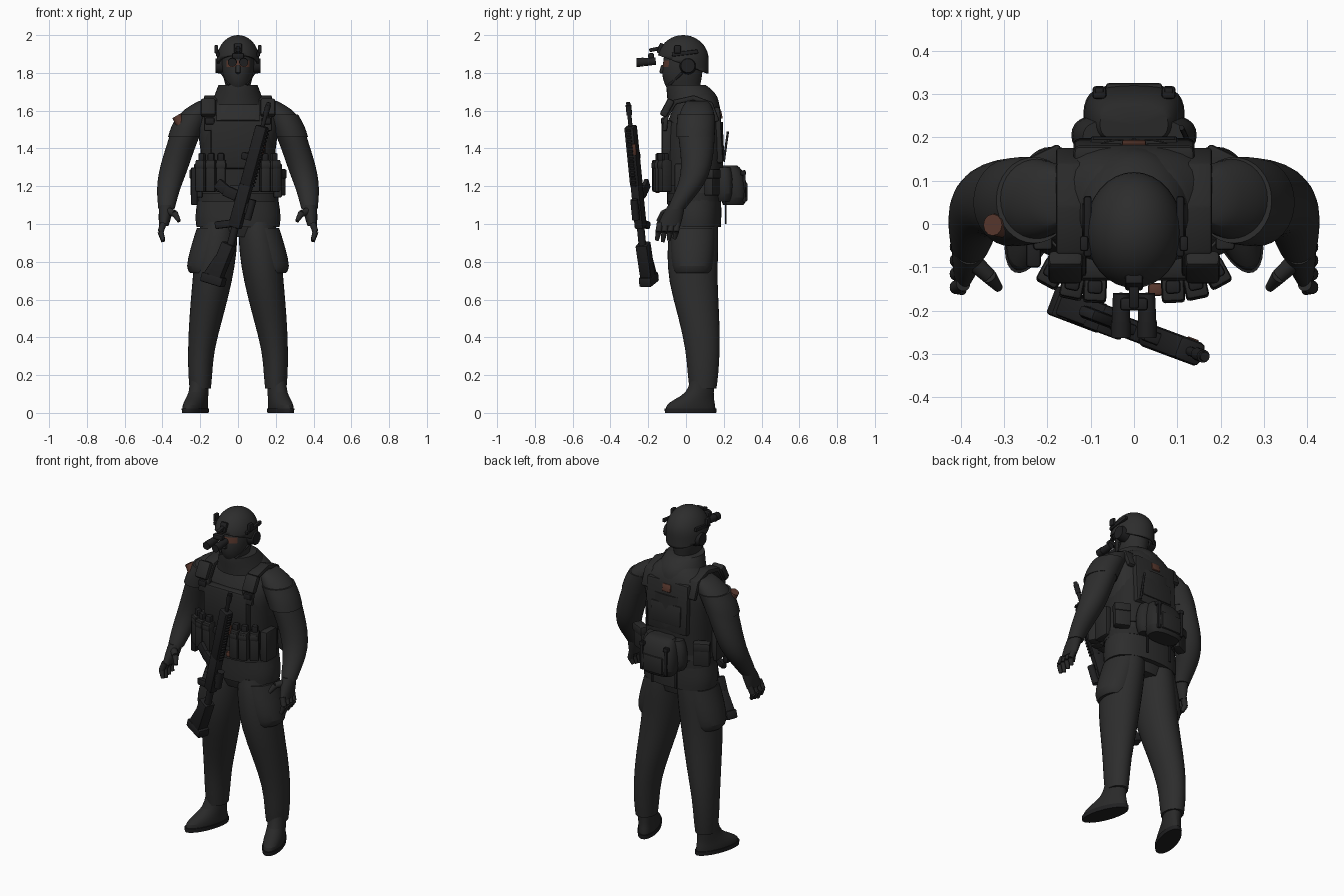
import bpy, bmesh, math
from mathutils import Matrix, Vector, Euler

default_cube = bpy.data.objects.get("Cube")
if default_cube:
    bpy.data.objects.remove(default_cube)


def make_material(name, red, green, blue):
    material = bpy.data.materials.new(name)
    material.use_nodes = True
    colour = (red, green, blue, 1)
    material.diffuse_color = colour
    material.node_tree.nodes["Principled BSDF"].inputs["Base Color"].default_value = colour
    return material


cloth = make_material("charcoal cloth", .026, .026, .026)
gear = make_material("dark webbing", .022, .022, .022)
metal = make_material("black metal", .014, .014, .015)
brown = make_material("rust brown", .1, .04, .027)


def finish(name, bm, materials, frame=None, subdivide=False):
    bmesh.ops.recalc_face_normals(bm, faces=bm.faces)
    mesh = bpy.data.meshes.new(name)
    bm.to_mesh(mesh)
    bm.free()
    for material in materials:
        mesh.materials.append(material)
    obj = bpy.data.objects.new(name, mesh)
    bpy.context.collection.objects.link(obj)
    if frame:
        obj.matrix_world = frame
    if subdivide:
        obj.modifiers.new("smooth", "SUBSURF").levels = 1
        obj.modifiers["smooth"].render_levels = 1
    bpy.ops.object.select_all(action="DESELECT")
    obj.select_set(True)
    bpy.context.view_layer.objects.active = obj
    bpy.ops.object.shade_smooth_by_angle(angle=math.radians(40))
    return obj


def loft(name, rings, material, side=1, power=1, frame=None, accent=None):
    """Stack of rounded sections: centre x, centre y, height, half width, half depth."""
    bm = bmesh.new()
    crease = bm.edges.layers.float.new("crease_edge")
    count = 16
    loops = []
    for cx, cy, z, rx, ry in rings:
        loop = []
        for i in range(count):
            angle = math.tau * i / count
            c, s = math.cos(angle), math.sin(angle)
            dx = rx * math.copysign(abs(c) ** power, c)
            dy = ry * math.copysign(abs(s) ** power, s)
            loop.append(bm.verts.new((side * (cx + dx), cy + dy, z)))
        loops.append(loop)
    for low, high in zip(loops, loops[1:]):
        for i in range(count):
            j = (i + 1) % count
            bm.faces.new((low[i], low[j], high[j], high[i]))
    for loop in (loops[0], loops[-1]):
        for edge in bm.faces.new(loop).edges:
            edge[crease] = 1
    if accent:
        for face in bm.faces:
            face.material_index = int(accent(face.calc_center_median()))
    return finish(name, bm, (material, brown), frame, True)


def box(name, place, size, material, turn=(0, 0, 0), bevel=.008, frame=Matrix()):
    bm = bmesh.new()
    bmesh.ops.create_cube(bm, size=1)
    bmesh.ops.scale(bm, vec=size, verts=bm.verts)
    bevel = min(bevel, min(size) * .3)
    bmesh.ops.bevel(bm, geom=bm.edges[:], offset=bevel, segments=2, profile=.5, affect="EDGES")
    local = Matrix.Translation(place) @ Euler(turn).to_matrix().to_4x4()
    return finish(name, bm, (material,), frame @ local)


def tube(name, start, end, radius, material, tip=None, frame=Matrix(), sides=14):
    start, end = Vector(start), Vector(end)
    axis = end - start
    bm = bmesh.new()
    bmesh.ops.create_cone(bm, cap_ends=True, segments=sides, radius1=radius,
                          radius2=radius if tip is None else tip, depth=axis.length)
    local = Matrix.Translation((start + end) / 2) @ axis.to_track_quat("Z", "Y").to_matrix().to_4x4()
    return finish(name, bm, (material,), frame @ local)


# Torso, hips and collar
loft("jacket", [(0, .05, .985, .225, .137), (0, .05, 1.04, .233, .141), (0, .05, 1.12, .22, .139),
                (0, .045, 1.25, .198, .138), (0, .04, 1.4, .2, .148), (0, .04, 1.52, .225, .15),
                (0, .055, 1.59, .215, .135), (0, .06, 1.655, .16, .115), (0, .05, 1.7, .1, .09)],
     cloth, power=.85)
loft("hips", [(0, .045, .93, .17, .1), (0, .04, 1, .2, .125), (0, .04, 1.06, .2, .125)], cloth)
loft("belt", [(0, .045, 1.12, .22, .147), (0, .045, 1.165, .216, .147)], gear, power=.85)
loft("collar", [(0, .04, 1.63, .145, .14), (0, .035, 1.675, .13, .138),
                (0, .015, 1.715, .114, .122), (0, 0, 1.737, .106, .105)], cloth)

# Load vest with front and back panels
loft("vest_body", [(0, .04, 1.2, .207, .154), (0, .04, 1.3, .205, .16),
                   (0, .04, 1.42, .203, .163), (0, .04, 1.54, .19, .158)], gear, power=.8)
box("chest_panel", (0, -.1, 1.42), (.29, .06, .26), gear, bevel=.02)
box("back_panel", (0, .165, 1.47), (.28, .05, .3), gear, (.06, 0, 0), .02)
box("back_pocket", (0, .19, 1.43), (.2, .018, .12), gear, (.06, 0, 0))
box("back_patch", (0, .183, 1.58), (.055, .014, .045), brown, (.2, 0, 0))

# Butt pack on the lower back
loft("pack_wings", [(0, .2, 1.12, .125, .045), (0, .205, 1.15, .15, .055),
                    (0, .205, 1.25, .147, .055), (0, .2, 1.3, .12, .045)], gear, power=.7)
loft("butt_pack", [(0, .25, 1.1, .095, .055), (0, .255, 1.13, .12, .073),
                   (0, .252, 1.22, .12, .073), (0, .24, 1.29, .1, .06),
                   (0, .23, 1.31, .08, .04)], gear, power=.7)
box("pack_pocket", (0, .314, 1.17), (.13, .022, .1), gear, bevel=.009)
for x in (-.08, .08):
    box("pack_strap", (x, .308, 1.2), (.02, .014, .17), metal)
    box("pack_buckle", (x, .303, 1.27), (.032, .03, .025), metal)
    box("hanging_strap", (x, .21, 1.06), (.015, .008, .12), metal)
tube("antenna", (.12, .2, 1.33), (.11, .222, 1.49), .006, metal)

# Pouches round the waist
for side in (-1, 1):
    for x, y, turn in ((.09, -.148, .05), (.142, -.14, .2), (.19, -.112, .5)):
        box("magazine_pouch", (side * x, y, 1.255), (.052, .06, .17), gear, (0, 0, side * turn))
        box("magazine_top", (side * x, y + .003, 1.35), (.035, .032, .05), metal, (0, 0, side * turn))
        box("pouch_flap", (side * x, y - .003, 1.31), (.054, .062, .035), gear, (0, 0, side * turn))
    box("side_pouch", (side * .21, -.01, 1.23), (.045, .1, .18), gear)
    box("hip_pouch", (side * .203, .138, 1.22), (.09, .05, .14), gear, (0, 0, -side * .45))
    box("hip_flap", (side * .205, .141, 1.265), (.095, .054, .05), gear, (0, 0, -side * .45))
box("radio", (-.232, -.07, 1.2), (.035, .06, .2), metal)
box("belt_patch", (.05, -.151, 1.18), (.035, .03, .03), brown)

for side in (-1, 1):
    # Shoulder straps follow the slope over the shoulder
    path = [(-.113, 1.5), (-.105, 1.57), (-.06, 1.645), (.04, 1.668), (.13, 1.635), (.163, 1.55)]
    for (y, z), (next_y, next_z) in zip(path, path[1:]):
        length = math.hypot(next_y - y, next_z - z)
        box("shoulder_strap", (side * .145, (y + next_y) / 2, (z + next_z) / 2),
            (.07, length + .015, .026), gear, (math.atan2(next_z - z, next_y - y), 0, 0))
    box("strap_pad", (side * .158, -.1, 1.615), (.08, .04, .1), gear, (-.5, 0, 0), .012)
    box("strap_buckle", (side * .15, -.122, 1.545), (.05, .02, .035), metal)

    # Arms and sleeves
    loft("arm", [(.16, .06, 1.65, .05, .06), (.205, .06, 1.61, .085, .09), (.252, .055, 1.54, .092, .103),
                 (.282, .055, 1.47, .08, .1), (.32, .06, 1.36, .079, .088),
                 (.35, .05, 1.26, .075, .077), (.37, .012, 1.18, .062, .067),
                 (.376, -.035, 1.11, .05, .054), (.379, -.05, 1.08, .044, .047)], cloth, side)
    loft("sleeve", [(.23, .055, 1.58, .09, .102), (.263, .052, 1.52, .093, .106),
                    (.284, .05, 1.46, .089, .104)], cloth, side)

    # Gloved hands
    loft("palm", [(.379, -.05, 1.1, .038, .045), (.385, -.07, 1.05, .037, .058),
                  (.393, -.09, .99, .026, .062)], gear, side)
    for i in range(4):
        knuckle = Vector((side * .394, -.138 + i * .031, 1.005))
        middle = knuckle + Vector((side * .016, -.008, -.047))
        tip = middle + Vector((-side * .014, -.008, -.052 + abs(i - 1) * .008))
        tube("finger", knuckle, middle, .017, gear, .016)
        tube("fingertip", middle, tip, .016, gear, .01)
    thumb_joint = (side * .335, -.12, 1.055)
    tube("thumb", (side * .378, -.08, 1.07), thumb_joint, .022, gear, .018)
    tube("thumb_tip", thumb_joint, (side * .312, -.148, 1.015), .018, gear, .01)

    # Trouser legs widening into cargo pockets
    loft("trouser_leg", [(.2, .09, .13, .058, .073), (.2, .09, .2, .065, .083),
                         (.197, .09, .33, .07, .092), (.17, .07, .5, .091, .11),
                         (.135, .035, .7, .108, .133), (.118, .035, .85, .114, .138),
                         (.105, .04, .95, .104, .135), (.1, .045, 1.01, .1, .125)], cloth, side)
    loft("cargo_pocket", [(.18, .035, .74, .075, .095), (.18, .035, .765, .1, .11),
                          (.155, .035, .87, .1, .122), (.125, .04, .98, .095, .12)], cloth, side)

    # Boots turned outward
    stance = Matrix.Translation((side * .226, .024, 0)) @ Matrix.Rotation(side * .34, 4, "Z")
    loft("boot", [(0, 0, .015, .054, .142), (0, 0, .042, .056, .141), (0, .02, .072, .052, .112),
                  (0, .055, .105, .05, .075), (0, .065, .17, .05, .066)], gear, frame=stance)
    loft("boot_sole", [(0, 0, 0, .057, .147), (0, 0, .024, .059, .148)], metal, frame=stance)

    # Helmet rails and headset
    tube("ear_cup", (side * .075, .01, 1.838), (side * .12, .01, 1.838), .046, metal, .037, sides=20)
    box("helmet_rail", (side * .107, -.005, 1.905), (.018, .14, .022), metal, (.12, 0, 0))
    box("rail_clip", (side * .115, -.045, 1.925), (.02, .035, .045), metal)
    tube("chin_strap", (side * .085, -.02, 1.8), (side * .045, -.09, 1.735), .007, metal)

    # Night vision tubes
    tube("goggle_tube", (side * .03, -.16, 1.862), (side * .03, -.225, 1.857), .019, metal, .022)
    tube("goggle_lens", (side * .03, -.225, 1.857), (side * .03, -.262, 1.855), .024, metal, .023)

# Masked head, with bare skin around the eyes
loft("head", [(0, .01, 1.66, .065, .075), (0, -.01, 1.71, .06, .085), (0, -.02, 1.74, .07, .098),
              (0, -.02, 1.79, .083, .11), (0, -.018, 1.834, .087, .108), (0, -.016, 1.856, .088, .107),
              (0, -.015, 1.93, .08, .1)], cloth,
     accent=lambda p: 1.835 < p.z < 1.855 and p.y < -.085)
box("nose", (0, -.122, 1.818), (.026, .03, .045), cloth, (-.25, 0, 0), .009)

# Helmet shell with a slanting brim
bm = bmesh.new()
bmesh.ops.create_uvsphere(bm, u_segments=32, v_segments=20, radius=1)
for vert in bm.verts:
    if vert.co.z < 0:
        radius = max(vert.co.xy.length, .001)
        vert.co.x /= radius
        vert.co.y /= radius
    vert.co = (vert.co.x * .112, vert.co.y * .135 - .015, vert.co.z * .13 + 1.87)
bmesh.ops.bisect_plane(bm, geom=bm.verts[:] + bm.edges[:] + bm.faces[:],
                       plane_co=(0, 0, 1.84), plane_no=(0, .36, 1), clear_inner=True)
helmet = finish("helmet", bm, (cloth,))
shell = helmet.modifiers.new("shell", "SOLIDIFY")
shell.thickness = .012
box("goggle_shroud", (0, -.135, 1.93), (.042, .025, .055), metal, (-.35, 0, 0))
box("goggle_arm", (0, -.165, 1.925), (.024, .06, .02), metal, (.2, 0, 0))
box("goggle_bridge", (0, -.185, 1.89), (.065, .03, .03), metal)

# Round badge on the right shoulder
tube("shoulder_badge", (-.3, -.002, 1.53), (-.326, -.002, 1.573), .03, brown, .025, sides=12)

# Rifle hanging across the front: local z runs to the muzzle, local x to the sights
forward = Vector((.27, -.1, 1)).normalized()
across = Vector((1, 0, -.27)).normalized()
depth = forward.cross(across)
rifle = Matrix((across, depth, forward)).transposed().to_4x4()
rifle = Matrix.Translation((-.01, -.242, 1)) @ rifle @ Matrix.Rotation(-.35, 4, "Z")
tube("barrel", (0, 0, .48), (0, 0, .67), .011, metal, frame=rifle)
tube("muzzle_brake", (0, 0, .6), (0, 0, .655), .015, metal, frame=rifle)
box("handguard", (0, 0, .375), (.066, .056, .33), metal, bevel=.012, frame=rifle)
box("receiver", (-.002, 0, .1), (.068, .048, .24), metal, frame=rifle)
box("magazine", (-.075, 0, .15), (.08, .026, .06), metal, (0, .12, 0), frame=rifle)
box("magazine_end", (-.135, 0, .168), (.065, .026, .058), metal, (0, .4, 0), frame=rifle)
box("pistol_grip", (-.065, 0, -.02), (.1, .03, .04), metal, (0, -.4, 0), frame=rifle)
tube("buffer_tube", (0, 0, -.18), (0, 0, 0), .02, metal, frame=rifle)
box("stock", (-.022, 0, -.22), (.07, .066, .22), metal, (0, .12, 0), frame=rifle)
box("stock_butt", (-.042, 0, -.318), (.125, .07, .05), metal, frame=rifle)
box("stock_strut", (-.06, 0, -.255), (.04, .06, .14), metal, (0, .35, 0), frame=rifle)
tube("sight", (.055, 0, .04), (.055, 0, .15), .02, metal, frame=rifle)
box("sight_mount", (.037, 0, .095), (.025, .03, .06), metal, frame=rifle)
box("foregrip", (-.045, 0, .36), (.05, .03, .04), metal, frame=rifle)
for i in range(17):
    box("rail_tooth", (.036, 0, .22 + i * .019), (.014, .024, .01), metal, bevel=.002, frame=rifle)
box("rifle_mark", (.03, .022, .42), (.012, .018, .06), brown, bevel=.002, frame=rifle)
